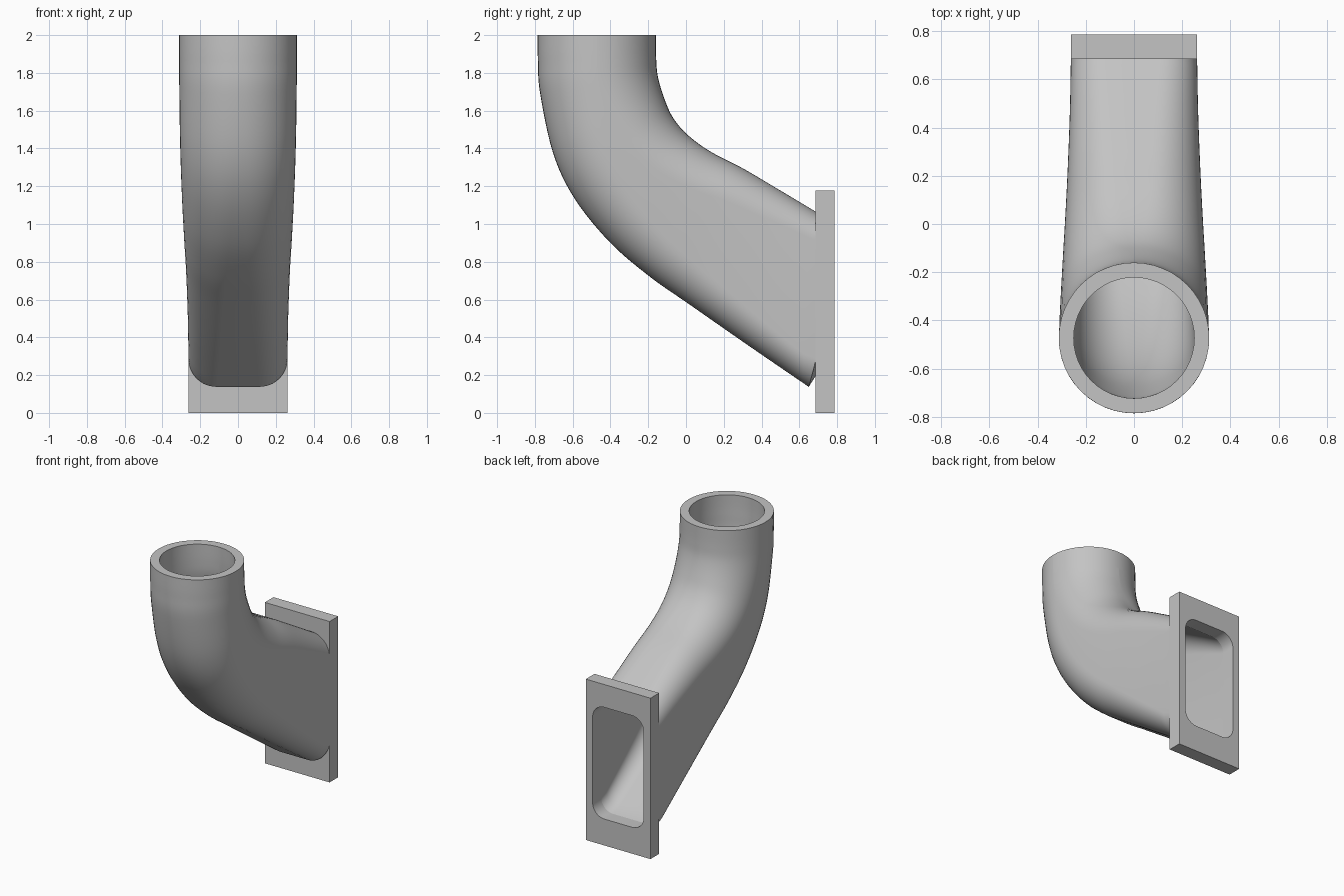
import bpy, bmesh, math
from mathutils import Vector

cube = bpy.data.objects.get("Cube")
if cube:
    bpy.data.objects.remove(cube, do_unlink=True)

grey = bpy.data.materials.new("light grey")
grey.use_nodes = True
GREY = (0.55, 0.55, 0.55, 1)
grey.diffuse_color = GREY
grey.node_tree.nodes["Principled BSDF"].inputs["Base Color"].default_value = GREY

ARC = 12            # segments per rounded corner
STEPS = 6           # rings between two stations
FLANGE_Y = 0.685

# Stations: lower (y, z), upper (y, z), half width, corner radius
STATIONS = [
    (-.785, 2.00, -.160, 2.00, .312, .312),
    (-.784, 1.86, -.158, 1.88, .312, .312),
    (-.772, 1.69, -.149, 1.78, .311, .308),
    (-.702, 1.37, -.115, 1.665, .308, .295),
    (-.587, 1.13, -.070, 1.565, .303, .275),
    (-.400, .900, .005, 1.475, .295, .25),
    (-.190, .720, .127, 1.385, .285, .22),
    (.020, .573, .300, 1.295, .275, .195),
    (.340, .350, .500, 1.177, .266, .17),
    (.650, .138, .685, 1.066, .262, .15),
]


def section(s, wall):
    """Rounded rectangle across the duct, inset by the wall thickness."""
    low, high = Vector((0, s[0], s[1])), Vector((0, s[2], s[3]))
    mid, up = (low + high) / 2, (high - low).normalized()
    w, h = s[4] - wall, (high - low).length / 2 - wall
    r = min(s[5] - wall, w, h)
    ring = []
    for corner, (sx, sz) in enumerate([(1, 1), (-1, 1), (-1, -1), (1, -1)]):
        for k in range(ARC + 1):
            a = math.pi / 2 * (corner + k / ARC)
            ring.append(mid + Vector((sx * (w - r) + r * math.cos(a), 0, 0))
                        + up * (sz * (h - r) + r * math.sin(a)))
    return ring


def interpolate():
    """Smooth the stations with a Catmull-Rom spline."""
    last = len(STATIONS) - 1
    result = []
    for i in range(last):
        quad = [STATIONS[min(max(i + j, 0), last)] for j in (-1, 0, 1, 2)]
        for k in range(STEPS):
            t = k / STEPS
            result.append([b + .5 * t * (c - a + t * (2*a - 5*b + 4*c - d + t * (3*(b - c) + d - a)))
                           for a, b, c, d in zip(*quad)])
    return result + [STATIONS[-1]]


def finish(bm, name):
    bmesh.ops.remove_doubles(bm, verts=bm.verts, dist=1e-5)
    bmesh.ops.recalc_face_normals(bm, faces=bm.faces)
    mesh = bpy.data.meshes.new(name)
    bm.to_mesh(mesh)
    bm.free()
    mesh.materials.append(grey)
    obj = bpy.data.objects.new(name, mesh)
    bpy.context.collection.objects.link(obj)
    bpy.ops.object.select_all(action='DESELECT')
    obj.select_set(True)
    bpy.context.view_layer.objects.active = obj
    bpy.ops.object.shade_smooth_by_angle(angle=math.radians(35))
    return obj


def bridge(bm, a, b):
    for i in range(len(a)):
        j = (i + 1) % len(a)
        bm.faces.new((a[i], a[j], b[j], b[i]))


# Hollow duct: outer skin down, inner skin back up, closed at both rims
path = interpolate()
rings = [section(s, 0) for s in path]
for p in rings[-1]:                      # lower lip stops short of the flange
    p.y = min(FLANGE_Y, .65 + (p.z - .138) * .27)
inner = [section(s, .062 - .007 * i / len(path)) for i, s in enumerate(path)]
for p in inner[-1]:
    p.y = FLANGE_Y
rings += inner[::-1]
bm = bmesh.new()
loops = [[bm.verts.new(p) for p in ring] for ring in rings]
for i, loop in enumerate(loops):
    bridge(bm, loop, loops[(i + 1) % len(loops)])
finish(bm, "duct")

# Rectangular flange with a rounded opening
bm = bmesh.new()
sides = []
for y in (FLANGE_Y, .785):
    hole = [bm.verts.new((p.x, y, p.z)) for p in inner[-1]]
    frame = [bm.verts.new((x, y, z)) for x, z in
             ((.262, 1.178), (-.262, 1.178), (-.262, 0), (.262, 0))]
    for i in range(len(hole)):
        j = (i + 1) % len(hole)
        a, b = frame[i // (ARC + 1)], frame[j // (ARC + 1)]
        bm.faces.new((hole[i], hole[j], a) if a == b else (hole[i], hole[j], b, a))
    sides.append((hole, frame))
for front, back in zip(*sides):
    bridge(bm, front, back)
finish(bm, "flange")
